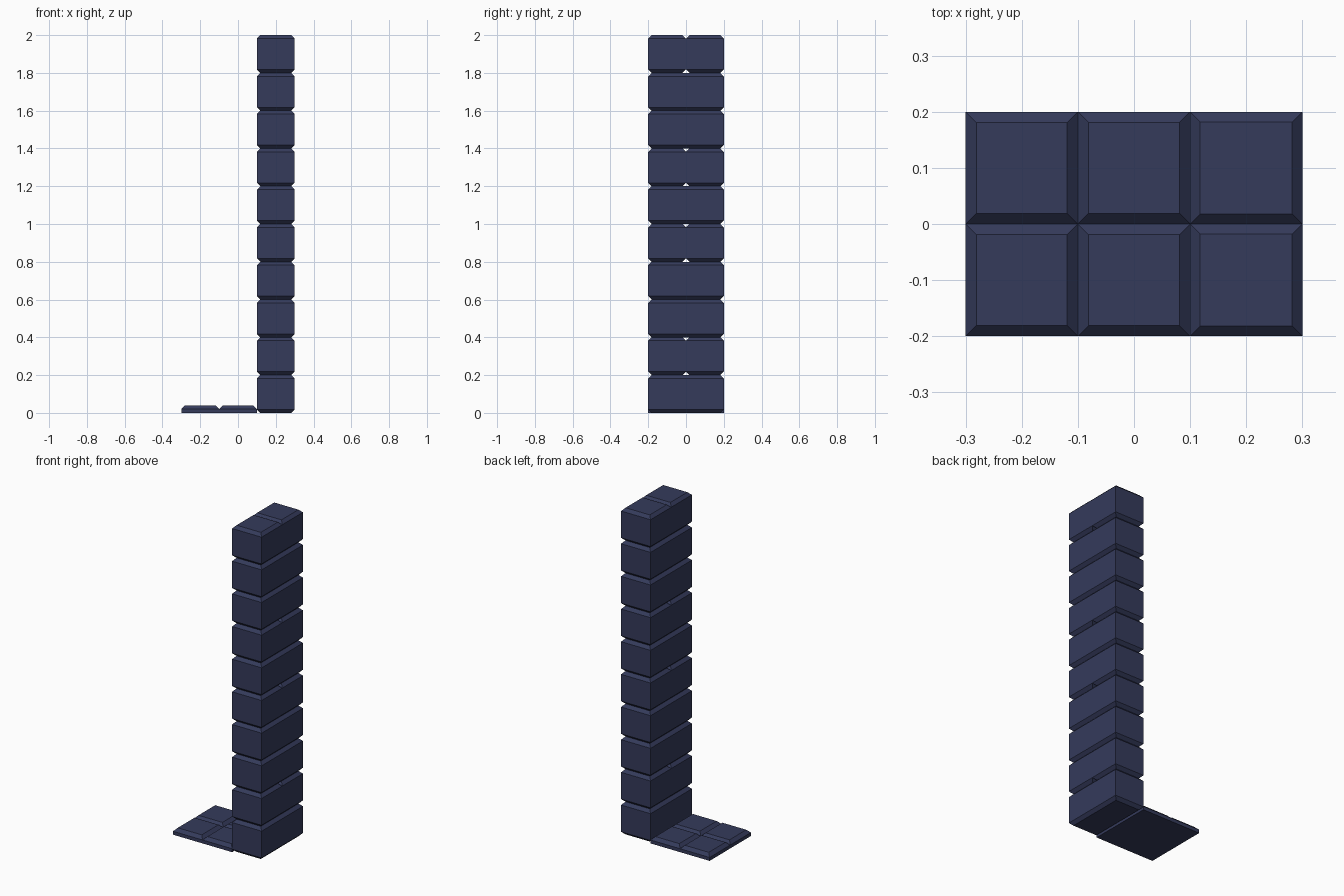
import bpy

if "Cube" in bpy.data.objects:
    bpy.data.objects.remove(bpy.data.objects["Cube"])

mat = bpy.data.materials.new("dark_blue_stone")
mat.diffuse_color = (0.035, 0.043, 0.105, 1)
mat.use_nodes = True
mat.node_tree.nodes["Principled BSDF"].inputs["Base Color"].default_value = mat.diffuse_color


def block(name, x0, x1, y0, y1, z0, z1, b, bottom=True):
    """Square-cornered block with chamfered top rim and, optionally, bottom rim."""
    rings = [(z0, b), (z0 + b, 0)] if bottom else [(z0, 0)]
    rings += [(z1 - b, 0), (z1, b)]
    verts = []
    for z, i in rings:
        verts += [(x0 + i, y0 + i, z), (x1 - i, y0 + i, z),
                  (x1 - i, y1 - i, z), (x0 + i, y1 - i, z)]
    faces = [(3, 2, 1, 0)]
    for r in range(0, len(verts) - 4, 4):
        for k in range(4):
            n = (k + 1) % 4
            faces.append((r + k, r + n, r + 4 + n, r + 4 + k))
    top = len(verts) - 4
    faces.append((top, top + 1, top + 2, top + 3))
    mesh = bpy.data.meshes.new(name)
    mesh.from_pydata(verts, [], faces)
    mesh.materials.append(mat)
    bpy.context.collection.objects.link(bpy.data.objects.new(name, mesh))


# Pillar: ten courses, some a single wide block, some two half blocks
split_courses = {1, 4, 6, 9}
for c in range(10):
    z0, z1 = c * 0.2, (c + 1) * 0.2
    if c in split_courses:
        for side, y in (("front", -0.2), ("back", 0.0)):
            block(f"pillar_half_block_{side}_{c}", 0.1, 0.3, y, y + 0.2, z0, z1, 0.018)
    else:
        block(f"pillar_wide_block_{c}", 0.1, 0.3, -0.2, 0.2, z0, z1, 0.018)

# Floor: two by two thin tiles with flat undersides
for i, x in enumerate((-0.3, -0.1)):
    for j, y in enumerate((-0.2, 0.0)):
        block(f"floor_tile_{i}_{j}", x, x + 0.2, y, y + 0.2, 0, 0.04, 0.019, bottom=False)
